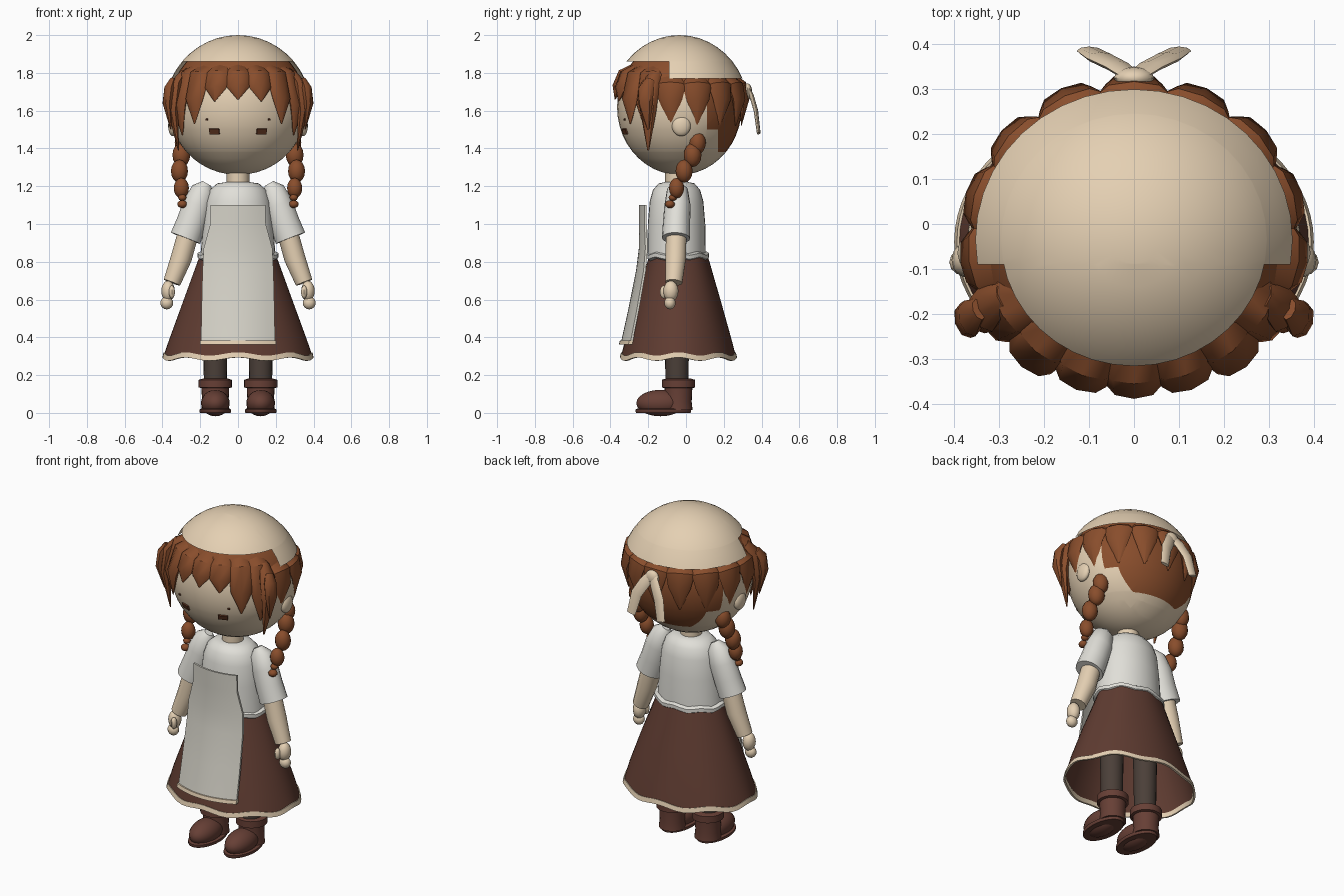
import bpy, bmesh
from math import sin, cos, pi, radians, sqrt
from mathutils import Vector, Matrix

if "Cube" in bpy.data.objects:
    bpy.data.objects.remove(bpy.data.objects["Cube"], do_unlink=True)

made = []


def material(name, r, g, b):
    m = bpy.data.materials.new(name)
    m.use_nodes = True
    m.diffuse_color = (r, g, b, 1)
    bsdf = next(n for n in m.node_tree.nodes if n.type == "BSDF_PRINCIPLED")
    bsdf.inputs["Base Color"].default_value = (r, g, b, 1)
    return m


SKIN = material("skin_tan", .78, .63, .45)
HAIR = material("auburn_hair", .25, .075, .025)
SHIRT = material("white_cotton", .75, .74, .69)
APRON = material("grey_linen", .66, .64, .57)
SKIRT = material("brown_wool", .115, .045, .031)
BOOT = material("boot_leather", .135, .05, .036)
TIGHTS = material("dark_tights", .07, .05, .04)
EYE = material("eye_brown", .11, .035, .015)


def finish(name, bm, *mats):
    bmesh.ops.recalc_face_normals(bm, faces=bm.faces)
    me = bpy.data.meshes.new(name)
    bm.to_mesh(me)
    bm.free()
    ob = bpy.data.objects.new(name, me)
    bpy.context.collection.objects.link(ob)
    for m in mats:
        me.materials.append(m)
    made.append(ob)
    return ob


def sphere_mesh(c, r, seg=16):
    bm = bmesh.new()
    mat = Matrix.Translation(c) @ Matrix.Diagonal((*r, 1))
    bmesh.ops.create_uvsphere(bm, u_segments=seg, v_segments=seg // 2 + 2, radius=1, matrix=mat)
    return bm


def ball(name, c, r, mat, seg=16):
    return finish(name, sphere_mesh(c, r, seg), mat)


def skin_rings(bm, rings, caps):
    n = len(rings[0])
    for a, b in zip(rings, rings[1:]):
        for i in range(n):
            bm.faces.new((a[i], a[(i + 1) % n], b[(i + 1) % n], b[i]))
    if caps:
        bm.faces.new(rings[0])
        bm.faces.new(rings[-1])


def lathe(name, profile, mat, cx=0, cy=-.04, seg=32, wave=0, caps=True):
    """Stack of ellipses given as (z, rx, ry)."""
    bm = bmesh.new()
    rings = []
    for z, rx, ry in profile:
        rings.append([bm.verts.new((cx + rx * cos(t), cy + ry * sin(t),
                                    z + (wave * cos(8 * t) if z < .35 or z > .8 else 0)))
                      for t in (2 * pi * i / seg for i in range(seg))])
    skin_rings(bm, rings, caps)
    return finish(name, bm, mat)


def tube(name, pts, radii, mat, sides=12, flat=1, ref=(0, 1, 0)):
    """Tapered limb or lock; flat squashes it along the ref direction."""
    bm = bmesh.new()
    pts = [Vector(p) for p in pts]
    rings = []
    for i, (p, r) in enumerate(zip(pts, radii)):
        t = (pts[min(i + 1, len(pts) - 1)] - pts[max(i - 1, 0)]).normalized()
        u = t.cross(Vector(ref)).normalized()
        v = t.cross(u)
        rings.append([bm.verts.new(p + u * r * cos(a) + v * r * flat * sin(a))
                      for a in (2 * pi * k / sides for k in range(sides))])
    skin_rings(bm, rings, True)
    return finish(name, bm, mat)


def cut(bm, co, no):
    bmesh.ops.bisect_plane(bm, geom=bm.verts[:] + bm.edges[:] + bm.faces[:], plane_co=co, plane_no=no)


# Head, with hair colour on the scalp and stepped down the back
bm = sphere_mesh((0, -.035, 1.62), (.365, .33, .36), 40)
for z in (1.74, 1.5, 1.38):
    cut(bm, (0, 0, z), (0, 0, 1))
for y in (.11, .17):
    cut(bm, (0, y, 0), (0, 1, 0))
for f in bm.faces:
    c = f.calc_center_median()
    hairy = c.z > 1.74 or (c.y > .11 and c.z > 1.5) or (c.y > .17 and c.z > 1.38)
    f.material_index = int(hairy)
finish("head", bm, SKIN, HAIR)

# Cap, cut higher over the forehead
bm = sphere_mesh((0, -.035, 1.6), (.39, .37, .40), 40)
for z in (1.77, 1.86):
    cut(bm, (0, 0, z), (0, 0, 1))
cut(bm, (0, -.09, 0), (0, 1, 0))
low = []
for f in bm.faces:
    c = f.calc_center_median()
    if c.z < 1.77 or (c.z < 1.86 and c.y < -.09):
        low.append(f)
bmesh.ops.delete(bm, geom=low, context="FACES")
finish("cap", bm, SKIN)


def on_head(deg, z, out):
    """Point beside the cap surface; 0 degrees is front, positive toward the left."""
    k = sqrt(max(0, 1 - ((z - 1.6) / .4) ** 2))
    a = radians(deg)
    return Vector(((.39 * k + out) * sin(a), -.035 - (.37 * k + out) * cos(a), z))


def lock(name, deg, heights, outs, radii, flat=.45):
    ref = (sin(radians(deg)), -cos(radians(deg)), 0)
    pts = [on_head(deg, z, o) for z, o in zip(heights, outs)]
    tube(name, pts, radii, HAIR, 8, flat, ref)


# Fringe under the cap rim, longer toward the temples
for deg, tip in ((0, 1.66), (20, 1.65), (40, 1.53), (59, 1.47)):
    for s in ((1,) if deg == 0 else (1, -1)):
        mid = tip + (1.79 - tip) * .5
        lock("fringe_lock", deg * s, (1.835, 1.79, mid, tip),
             (-.075, -.03, -.026, -.025), (.045, .068, .06, .004), .5)

# Temple locks
for s in (1, -1):
    tube("temple_lock", [(s * .29, -.16, 1.8), (s * .33, -.19, 1.74), (s * .345, -.2, 1.6), (s * .315, -.2, 1.39)],
         (.03, .052, .045, .005), HAIR, 8, .6, (s, -.3, 0))
    tube("outer_lock", [(s * .345, -.19, 1.765), (s * .365, -.21, 1.72), (s * .375, -.215, 1.64), (s * .355, -.2, 1.5)],
         (.025, .042, .04, .005), HAIR, 8, .6, (s, -.3, 0))

# Pointed tufts round the sides and back, tucked under the cap
for i in range(9):
    lock("back_tuft", 82 + 24.5 * i, (1.768, 1.735, 1.66, 1.52), (-.055, -.024, -.021, -.035),
         (.07, .08, .064, .004), .4)

# Face plates and ears
for s in (1, -1):
    for name, x, z, w, h in (("eye", .125, 1.49, .055, .03), ("brow", .165, 1.553, .012, .008)):
        y = -.035 - .33 * sqrt(1 - (x / .365) ** 2 - ((z - 1.62) / .36) ** 2)
        bm = bmesh.new()
        turn = Matrix.Rotation(s * .36, 4, "Z") @ Matrix.Rotation(.35, 4, "X")
        bmesh.ops.create_cube(bm, size=1, matrix=Matrix.Translation((s * x, y - .002, z)) @ turn
                              @ Matrix.Diagonal((w, .009, h, 1)))
        finish(name, bm, EYE)
    ball("ear", (s * .345, -.025, 1.52), (.025, .05, .055), SKIN)

# Plaits: shrinking beads
for s in (1, -1):
    for x, y, z, r in ((.29, .06, 1.43, .045), (.3, .035, 1.365, .047), (.31, -.01, 1.28, .045),
                       (.3, -.05, 1.19, .04), (.295, -.07, 1.14, .022), (.295, -.085, 1.105, .026)):
        ball("plait_bead", (s * x, y, z), (r, r, r * (1.35 if r > .03 else .8)), HAIR, 12)

# Ribbon behind the head
ball("ribbon_knot", (0, .325, 1.7), (.045, .025, .045), SKIN, 12)
for s in (1, -1):
    tube("ribbon_tail", [(0, .325, 1.72), (s * .035, .35, 1.67), (s * .075, .37, 1.6), (s * .1, .385, 1.48)],
         (.028, .034, .034, .028), SKIN, 8, .35)

# Neck, shirt and waistband
lathe("neck", [(1.15, .06, .06), (1.32, .06, .06)], SKIN, cy=-.05, seg=16)
lathe("shirt", [(.82, .2, .155), (1.0, .185, .152), (1.12, .172, .142), (1.18, .15, .125),
                (1.215, .11, .095), (1.222, .06, .06)], SHIRT, cy=-.05)
lathe("waistband", [(.81, .2, .155), (.82, .215, .167), (.84, .215, .167), (.85, .195, .15)],
      SHIRT, cy=-.045, wave=.006)

# Sleeves, arms and hands
for s in (1, -1):
    tube("sleeve", [(s * .165, -.045, 1.215), (s * .185, -.045, 1.18), (s * .215, -.045, 1.1), (s * .245, -.05, 1.01),
                    (s * .278, -.053, .925)], (.025, .062, .077, .08, .083), SHIRT, 16, .9)
    tube("arm", [(s * .25, -.05, 1.0), (s * .3, -.055, .82), (s * .35, -.065, .69)],
         (.055, .056, .046), SKIN, 14)
    ball("hand", (s * .37, -.08, .645), (.036, .04, .055), SKIN, 12)
    ball("fingers", (s * .377, -.085, .582), (.034, .03, .034), SKIN, 12)
    ball("thumb", (s * .35, -.118, .64), (.017, .02, .035), SKIN, 10)

# Skirt with a wavy tan hem
lathe("skirt", [(.83, .2, .153), (.6, .287, .222), (.4, .36, .278), (.3, .392, .302)],
      SKIRT, seg=64, wave=.009, caps=False)
lathe("skirt_hem", [(.31, .385, .295), (.312, .394, .304), (.285, .4, .31), (.284, .39, .298), (.31, .385, .295)],
      SKIN, seg=64, wave=.009, caps=False)


def bowed_panel(name, rows, mat, thick):
    """Cloth panel bowed round the body; rows are (z, front y, half width, bow)."""
    bm = bmesh.new()
    steps = [i / 5 - 1 for i in range(11)]
    rings = []
    for z, y, w, bow in rows:
        front = [(t * w, y + bow * t * t, z) for t in steps]
        back = [(x, fy + thick, z) for x, fy, z in reversed(front)]
        rings.append([bm.verts.new(p) for p in front + back])
    skin_rings(bm, rings, True)
    finish(name, bm, mat)


# Apron and its tan hem
bowed_panel("apron", [(1.1, -.25, .145, .03), (1.0, -.25, .147, .03), (.87, -.25, .182, .035), (.75, -.265, .188, .04),
                      (.55, -.305, .193, .045), (.37, -.345, .196, .05)], APRON, .012)
bowed_panel("apron_hem", [(.383, -.35, .2, .05), (.362, -.355, .2, .05)], SKIN, .02)

# Legs and boots
for s in (1, -1):
    x = s * .12
    lathe("leg", [(.12, .06, .06), (.6, .068, .068)], TIGHTS, cx=x, cy=-.048, seg=20)
    lathe("boot_cuff", [(.13, .07, .07), (.135, .088, .088), (.175, .088, .088), (.182, .065, .065)],
          BOOT, cx=x, seg=24)
    lathe("boot_shaft", [(.015, .075, .075), (.06, .07, .07), (.14, .074, .074)], BOOT, cx=x, seg=24)
    ball("boot_toe", (x, -.135, .052), (.076, .128, .07), BOOT, 20)
    lathe("boot_sole", [(0, .08, .143), (.005, .084, .147), (.018, .084, .147), (.022, .076, .138)],
          BOOT, cx=x, cy=-.12, seg=28)

# Smooth shading with sharp creases kept
bpy.ops.object.select_all(action="DESELECT")
for ob in made:
    ob.select_set(True)
bpy.context.view_layer.objects.active = made[0]
bpy.ops.object.shade_smooth_by_angle(angle=radians(40))
